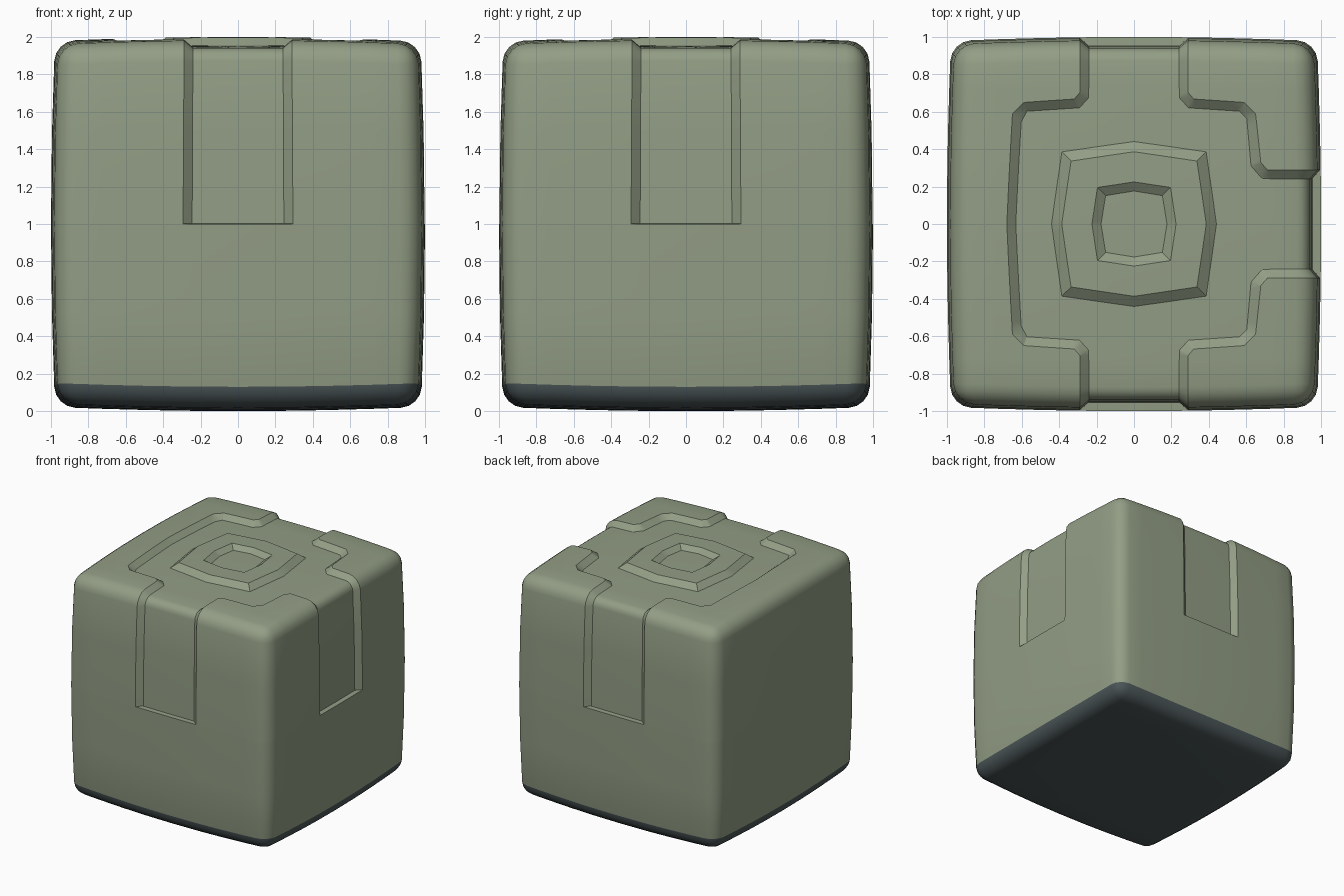
import bpy, bmesh
from mathutils import Vector

if "Cube" in bpy.data.objects:
    bpy.data.objects.remove(bpy.data.objects["Cube"])


def material(name, rgb):
    m = bpy.data.materials.new(name)
    m.diffuse_color = (*rgb, 1)
    m.use_nodes = True
    m.node_tree.nodes["Principled BSDF"].inputs["Base Color"].default_value = m.diffuse_color
    return m


def mirrored(half):
    """Close an outline by mirroring its upper half across y = 0."""
    pts = [Vector(p) for p in half]
    return pts + [Vector((p.x, -p.y)) for p in reversed(pts) if abs(p.y) > 1e-6]


def octagon(axis, diag):
    return mirrored([(-axis, 0), (-diag, diag), (0, axis), (diag, diag), (axis, 0)])


def edges(poly):
    return [(poly[i], poly[(i + 1) % len(poly)]) for i in range(len(poly))]


def inside(p, poly):
    hit = False
    for a, b in edges(poly):
        if (a.y > p.y) != (b.y > p.y):
            if p.x < a.x + (p.y - a.y) * (b.x - a.x) / (b.y - a.y):
                hit = not hit
    return hit


def distance(p, poly):
    best = 9
    for a, b in edges(poly):
        d = b - a
        t = min(1, max(0, (p - a).dot(d) / d.length_squared))
        best = min(best, (a + d * t - p).length)
    return best


def ramp(p, pair):
    """0 outside the outer outline, 1 inside the inner one, sloped between."""
    outer, inner = pair
    do, di = distance(p, outer), distance(p, inner)
    if do < 1e-4:
        return 0
    if di < 1e-4:
        return 1
    if not inside(p, outer):
        return 0
    return 1 if inside(p, inner) else do / (do + di)


# Outlines of the three-way channel, the raised ring and the central basin
channel = (
    mirrored([(-.695, 0), (-.67, .61), (-.61, .67), (-.33, .685), (-.30, .72), (-.30, 1.6),
              (.30, 1.6), (.30, .72), (.33, .685), (.61, .67), (.67, .61), (.695, .34),
              (.73, .30), (1.6, .30)]),
    mirrored([(-.645, 0), (-.62, .56), (-.59, .62), (-.30, .635), (-.25, .69), (-.25, 1.5),
              (.25, 1.5), (.25, .69), (.30, .635), (.58, .62), (.62, .58), (.64, .32),
              (.70, .25), (1.5, .25)]))
ring = (octagon(.45, .395), octagon(.395, .345))
basin = (octagon(.23, .20), octagon(.18, .155))

# Rounded block
R, DEPTH, BULGE = .11, .042, .022
bm = bmesh.new()
bmesh.ops.create_cube(bm, size=2)
bmesh.ops.bevel(bm, geom=bm.edges[:] + bm.verts[:], offset=R, segments=4,
                profile=.5, affect='EDGES')


def cut(co, no, top_only=False):
    faces = bm.faces[:]
    if top_only:
        faces = []
        for f in bm.faces:
            c = f.calc_center_median()
            if c.z > .9999 and abs(c.x) < .75 and abs(c.y) < .75:
                faces.append(f)
    geom = set(faces)
    for f in faces:
        geom.update(f.edges)
        geom.update(f.verts)
    bmesh.ops.bisect_plane(bm, geom=list(geom), dist=1e-5, plane_co=co, plane_no=no)


# Full-width cuts: bulge lines, channel arms, channel lower ends
for s in (-.75, -.5, -.3, -.25, 0, .25, .3, .5, .75):
    cut((s, 0, 0), (1, 0, 0))
    cut((0, s, 0), (0, 1, 0))
for s in (-.5, 0, .002, .5):
    cut((0, 0, s), (0, 0, 1))

# Cuts along every outline and mitre on the top
done = set()
for outer, inner in (channel, ring, basin):
    for a, b in edges(outer) + edges(inner) + list(zip(outer, inner)):
        if max(abs(a.x), abs(a.y)) > 1 or max(abs(b.x), abs(b.y)) > 1:
            continue
        n = Vector((b.y - a.y, a.x - b.x)).normalized()
        if n.x < -1e-6 or (abs(n.x) < 1e-6 and n.y < 0):
            n = -n
        key = (round(n.x, 4), round(n.y, 4), round(n.dot(a), 4))
        if key not in done:
            done.add(key)
            cut((a.x, a.y, 1), (n.x, n.y, 0), True)
bmesh.ops.remove_doubles(bm, verts=bm.verts[:], dist=4e-4)

# Dark underside includes the lower rounded edge
for f in bm.faces:
    f.smooth = True
    f.material_index = 1 if f.calc_center_median().z < -1 + R - 1e-4 else 0

# Sink the channel and basin, then bulge the block
for v in bm.verts:
    q = v.co.copy()
    if q.z > .001:
        p = Vector((q.x, q.y))
        d = DEPTH * (ramp(p, channel) - ramp(p, ring)) + .035 * ramp(p, basin)
        if d > 0:
            core = Vector([min(1 - R, max(R - 1, c)) for c in q])
            q -= (q - core).normalized() * d
    x, y, z = q
    v.co = (x * (1 - BULGE * (y * y + z * z)),
            y * (1 - BULGE * (x * x + z * z)),
            z * (1 - BULGE * (x * x + y * y)) + 1)
bmesh.ops.recalc_face_normals(bm, faces=bm.faces[:])

me = bpy.data.meshes.new("channel_block")
bm.to_mesh(me)
bm.free()
me.materials.append(material("sage green", (.29, .34, .235)))
me.materials.append(material("dark slate", (.07, .092, .097)))
block = bpy.data.objects.new("channel_block", me)
bpy.context.collection.objects.link(block)
bpy.context.view_layer.objects.active = block
block.select_set(True)
bpy.ops.object.shade_smooth_by_angle(angle=.52)
